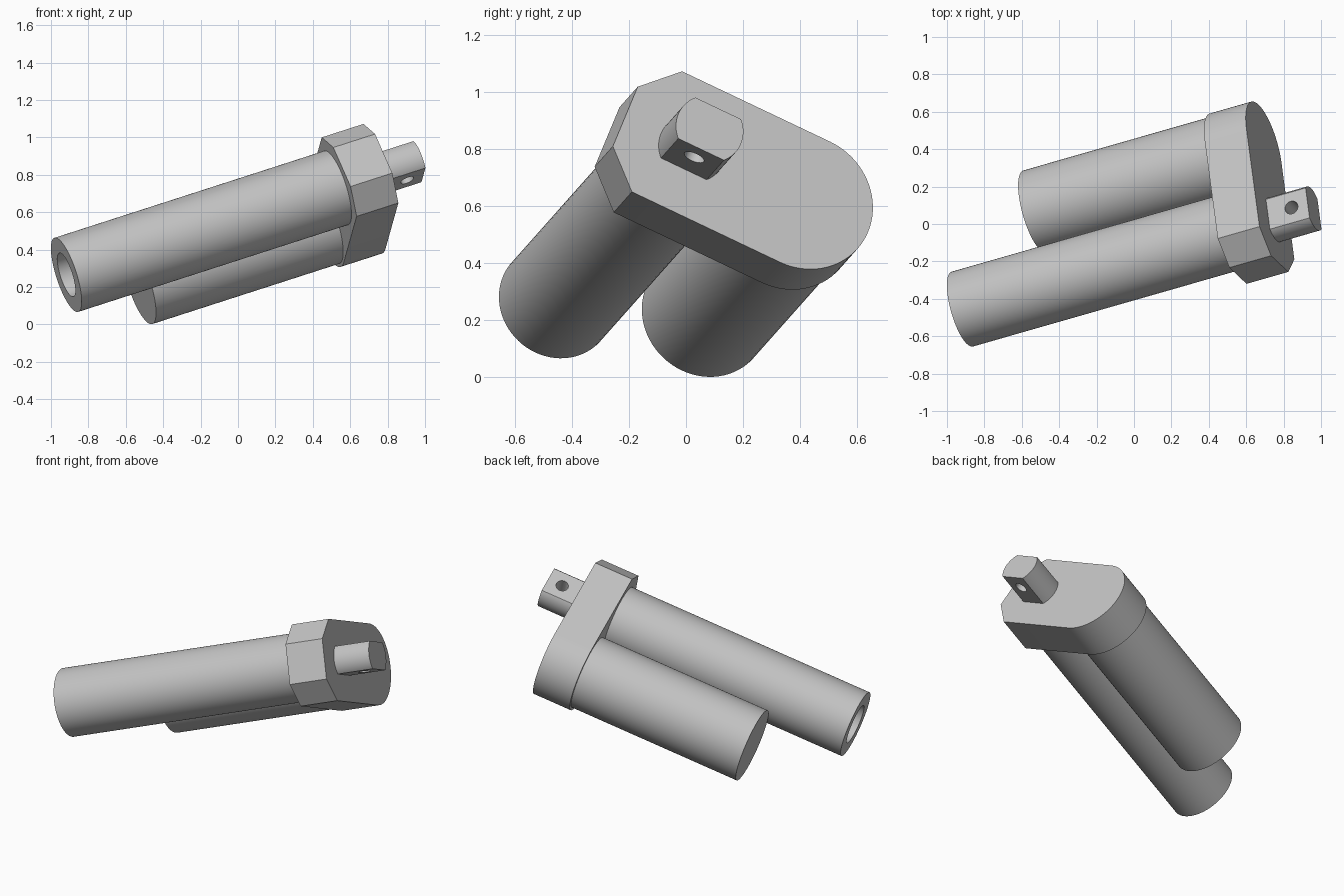
import bpy, bmesh
from math import sin, cos, pi, asin
from mathutils import Matrix, Vector

if "Cube" in bpy.data.objects:
    bpy.data.objects.remove(bpy.data.objects["Cube"], do_unlink=True)

# Tilted frame: local x runs along the plate, z along the rod, origin at the open tube end
axis = Vector((0.918, 0.263, 0.296)).normalized()
along = Vector((-0.119, 0.897, -0.426))
along = (along - axis * along.dot(axis)).normalized()
across = axis.cross(along)
FRAME = Matrix((along, across, axis)).transposed().to_4x4()
FRAME.translation = (-0.918, -0.455, 0.265)

grey = bpy.data.materials.new("satin_grey")
grey.use_nodes = True
grey.diffuse_color = (0.55, 0.55, 0.55, 1)
grey.node_tree.nodes["Principled BSDF"].inputs["Base Color"].default_value = grey.diffuse_color


def arc(radius, start, end, steps, cx=0.0):
    angles = [start + (end - start) * i / steps for i in range(steps + 1)]
    return [(cx + radius * cos(t), radius * sin(t)) for t in angles]


def circle(radius, cx=0.0):
    return arc(radius, 0, 2 * pi, 72, cx)[:-1]


def extrude(name, outline, low, high, local=Matrix()):
    """Closed prism from an outline, between two stations on the local z axis."""
    bm = bmesh.new()
    face = bm.faces.new([bm.verts.new((x, y, low)) for x, y in outline])
    top = bmesh.ops.extrude_face_region(bm, geom=[face])["geom"]
    verts = [v for v in top if isinstance(v, bmesh.types.BMVert)]
    bmesh.ops.translate(bm, verts=verts, vec=(0, 0, high - low))
    bmesh.ops.recalc_face_normals(bm, faces=bm.faces)
    mesh = bpy.data.meshes.new(name)
    bm.to_mesh(mesh)
    bm.free()
    mesh.materials.append(grey)
    obj = bpy.data.objects.new(name, mesh)
    bpy.context.collection.objects.link(obj)
    obj.matrix_world = FRAME @ local
    return obj


def select(obj):
    bpy.ops.object.select_all(action="DESELECT")
    obj.select_set(True)
    bpy.context.view_layer.objects.active = obj


def cut(obj, cutter):
    cutter.hide_render = True
    mod = obj.modifiers.new("cut", "BOOLEAN")
    mod.operation = "DIFFERENCE"
    mod.solver = "EXACT"
    mod.object = cutter
    bpy.context.view_layer.update()
    select(obj)
    bpy.ops.object.modifier_apply(modifier=mod.name)
    bpy.data.objects.remove(cutter, do_unlink=True)


BACK, FRONT, TIP = 1.571, 1.814, 2.045
SPACING, HALF, ROD = 0.44, 0.247, 0.1225

# Long tube with a bore in its open end
tube = extrude("long_tube", circle(0.208), 0, BACK)
cut(tube, extrude("bore_cutter", circle(ROD), -0.1, 0.3))

# Short motor housing beside it
motor = extrude("motor_housing", circle(0.229, SPACING), 0.481, BACK)

# Gear housing: one chamfered end, one round end
chamfered = [(-0.138, HALF), (-0.262, 0.122), (-0.262, -0.122), (-0.138, -HALF)]
gearbox = extrude("gear_housing", chamfered + arc(HALF, -pi / 2, pi / 2, 40, SPACING), BACK, FRONT)

# Rod with two flats and a cross hole
flat = asin(0.084 / ROD)
rod = extrude("rod_end", arc(ROD, -flat, flat, 20) + arc(ROD, pi - flat, pi + flat, 20), FRONT, TIP)
sideways = Matrix.Translation((0, 0, 1.951)) @ Matrix.Rotation(pi / 2, 4, "X")
cut(rod, extrude("pin_hole_cutter", circle(0.037), -0.2, 0.2, sideways))

for part in (tube, motor, gearbox, rod):
    select(part)
    bpy.ops.object.shade_smooth_by_angle(angle=pi / 6)
